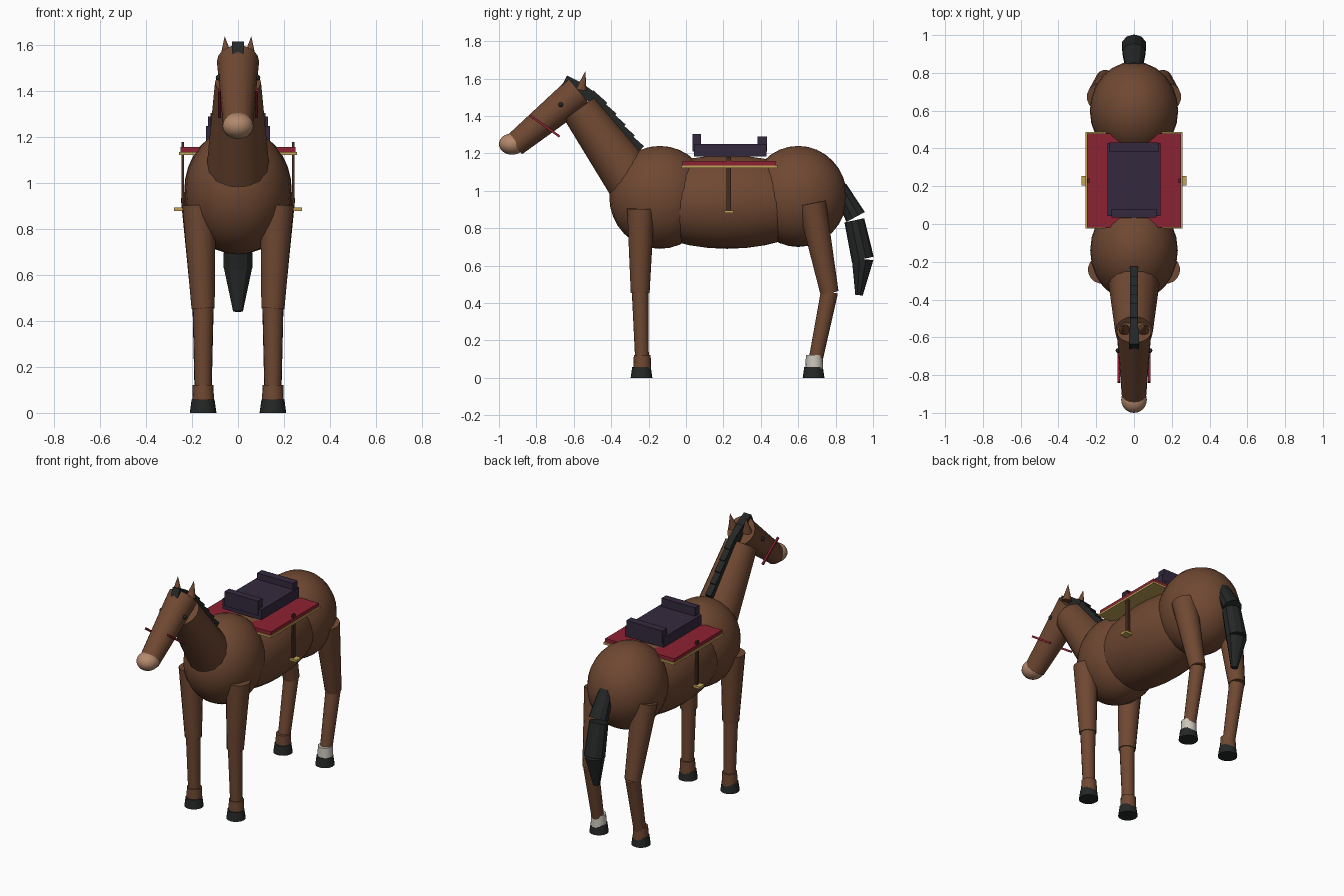
import bpy, math
from mathutils import Vector

if "Cube" in bpy.data.objects:
    bpy.data.objects.remove(bpy.data.objects["Cube"], do_unlink=True)


def material(name, rgb):
    m = bpy.data.materials.new(name)
    m.use_nodes = True
    m.diffuse_color = (*rgb, 1)
    m.node_tree.nodes["Principled BSDF"].inputs["Base Color"].default_value = (*rgb, 1)
    return m


COAT = material("chestnut coat", (0.16, 0.065, 0.032))
BLACK = material("black hair and hoof", (0.018, 0.02, 0.02))
TAN = material("tan muzzle", (0.45, 0.25, 0.15))
WHITE = material("white sock", (0.6, 0.57, 0.5))
RED = material("red cloth", (0.27, 0.016, 0.032))
GOLD = material("gold trim", (0.55, 0.37, 0.1))
PURPLE = material("dark purple leather", (0.034, 0.022, 0.048))
STRAP = material("dark brown strap", (0.06, 0.025, 0.014))


def finish(name, mat, smooth=True):
    ob = bpy.context.object
    ob.name = name
    ob.data.materials.append(mat)
    if smooth:
        bpy.ops.object.shade_smooth_by_angle(angle=math.radians(30))
    return ob


def ball(name, mat, centre, radii):
    bpy.ops.mesh.primitive_uv_sphere_add(segments=24, ring_count=16, location=centre)
    bpy.context.object.scale = radii
    bpy.ops.object.transform_apply(location=False, rotation=False, scale=True)
    return finish(name, mat)


def taper(name, mat, a, b, ra, rb, sides=16):
    """Tapered cylinder running from point a to point b."""
    a, b = Vector(a), Vector(b)
    d = b - a
    bpy.ops.mesh.primitive_cone_add(vertices=sides, radius1=ra, radius2=rb,
                                    depth=d.length, location=(a + b) / 2)
    bpy.context.object.rotation_euler = d.to_track_quat("Z", "Y").to_euler()
    return finish(name, mat)


def box(name, mat, low, high):
    low, high = Vector(low), Vector(high)
    bpy.ops.mesh.primitive_cube_add(size=1, location=(low + high) / 2)
    bpy.context.object.scale = high - low
    return finish(name, mat, False)


def bar(name, mat, x, a, b, width, thick):
    """Box lying in a side plane, running between two (y, z) points."""
    dy, dz = b[0] - a[0], b[1] - a[1]
    bpy.ops.mesh.primitive_cube_add(
        size=1, location=(x, (a[0] + b[0]) / 2, (a[1] + b[1]) / 2),
        rotation=(math.atan2(dz, dy), 0, 0))
    bpy.context.object.scale = (width, math.hypot(dy, dz), thick)
    return finish(name, mat, False)


# Trunk
ball("chest", COAT, (0, -0.14, 0.965), (0.232, 0.27, 0.275))
ball("barrel", COAT, (0, 0.22, 0.94), (0.236, 0.53, 0.25))
ball("hindquarters", COAT, (0, 0.6, 0.97), (0.234, 0.26, 0.27))

# Neck and head
taper("neck", COAT, (0, -0.24, 0.985), (0, -0.57, 1.44), 0.145, 0.1)
taper("head", COAT, (0, -0.57, 1.53), (0, -0.917, 1.245), 0.092, 0.064)
ball("muzzle", TAN, (0, -0.93, 1.25), (0.068, 0.07, 0.057))

# Mane
bar("forelock", BLACK, 0, (-0.65, 1.59), (-0.57, 1.55), 0.052, 0.06)
bar("poll_mane", BLACK, 0, (-0.58, 1.555), (-0.48, 1.485), 0.044, 0.06)
for i in range(5):
    y, z = -0.51 + 0.049 * i, 1.52 - 0.058 * i
    bar(f"mane_{i + 1}", BLACK, 0, (y, z), (y + 0.074, z - 0.066), 0.042, 0.045)

# Tail
tail = [((0.82, 1.02), (0.907, 0.86), 0.04, 0.056),
        ((0.9, 0.842), (0.945, 0.635), 0.054, 0.06),
        ((0.944, 0.635), (0.925, 0.442), 0.058, 0.02)]
for i, (a, b, ra, rb) in enumerate(tail):
    t = taper(f"tail_{i + 1}", BLACK, (0, *a), (0, *b), ra, rb, 10)
    t.scale.x = 1.12

# Paired parts
for side, s in (("left", 1), ("right", -1)):
    taper(f"{side}_ear", COAT, (s * 0.05, -0.56, 1.54), (s * 0.058, -0.538, 1.64), 0.03, 0, 10)
    ball(f"{side}_eye", BLACK, (s * 0.084, -0.67, 1.46), (0.013, 0.013, 0.013))
    bar(f"{side}_bridle", RED, s * 0.081, (-0.837, 1.405), (-0.676, 1.29), 0.012, 0.012)

    # Front leg
    x = s * 0.152
    taper(f"{side}_front_upper_leg", COAT, (s * 0.17, -0.242, 0.905), (x, -0.245, 0.455), 0.074, 0.051)
    taper(f"{side}_front_lower_leg", COAT, (x, -0.245, 0.465), (x, -0.235, 0.08), 0.045, 0.036)

    # Hind leg
    taper(f"{side}_hind_upper_leg", COAT, (s * 0.172, 0.672, 0.935), (x, 0.767, 0.455), 0.078, 0.05)
    taper(f"{side}_hind_lower_leg", COAT, (x, 0.767, 0.46), (x, 0.69, 0.08), 0.046, 0.037)

    # Fetlocks and hooves; one hind sock is white
    for end, y in (("front", -0.238), ("hind", 0.682)):
        sock = WHITE if (end, s) == ("hind", 1) else COAT
        taper(f"{side}_{end}_fetlock", sock, (x, y + 0.004, 0.04), (x, y + 0.004, 0.122), 0.048, 0.045)
        taper(f"{side}_{end}_hoof", BLACK, (x, y, 0), (x, y, 0.058), 0.058, 0.05)

    # Stirrup
    box(f"{side}_stirrup_strap", STRAP, (s * 0.241 - 0.006, 0.217, 0.89), (s * 0.241 + 0.006, 0.241, 1.18))
    box(f"{side}_stirrup", GOLD, (s * 0.253 - 0.025, 0.205, 0.88), (s * 0.253 + 0.025, 0.255, 0.895))

# Saddle and blanket
box("blanket_trim", GOLD, (-0.257, -0.025, 1.122), (0.257, 0.488, 1.135))
box("blanket", RED, (-0.25, -0.018, 1.135), (0.25, 0.478, 1.158))
box("saddle_seat", PURPLE, (-0.14, 0.042, 1.183), (0.14, 0.43, 1.25))
box("saddle_pommel", PURPLE, (-0.12, 0.034, 1.21), (0.12, 0.08, 1.305))
box("saddle_cantle", PURPLE, (-0.13, 0.382, 1.21), (0.13, 0.432, 1.29))
